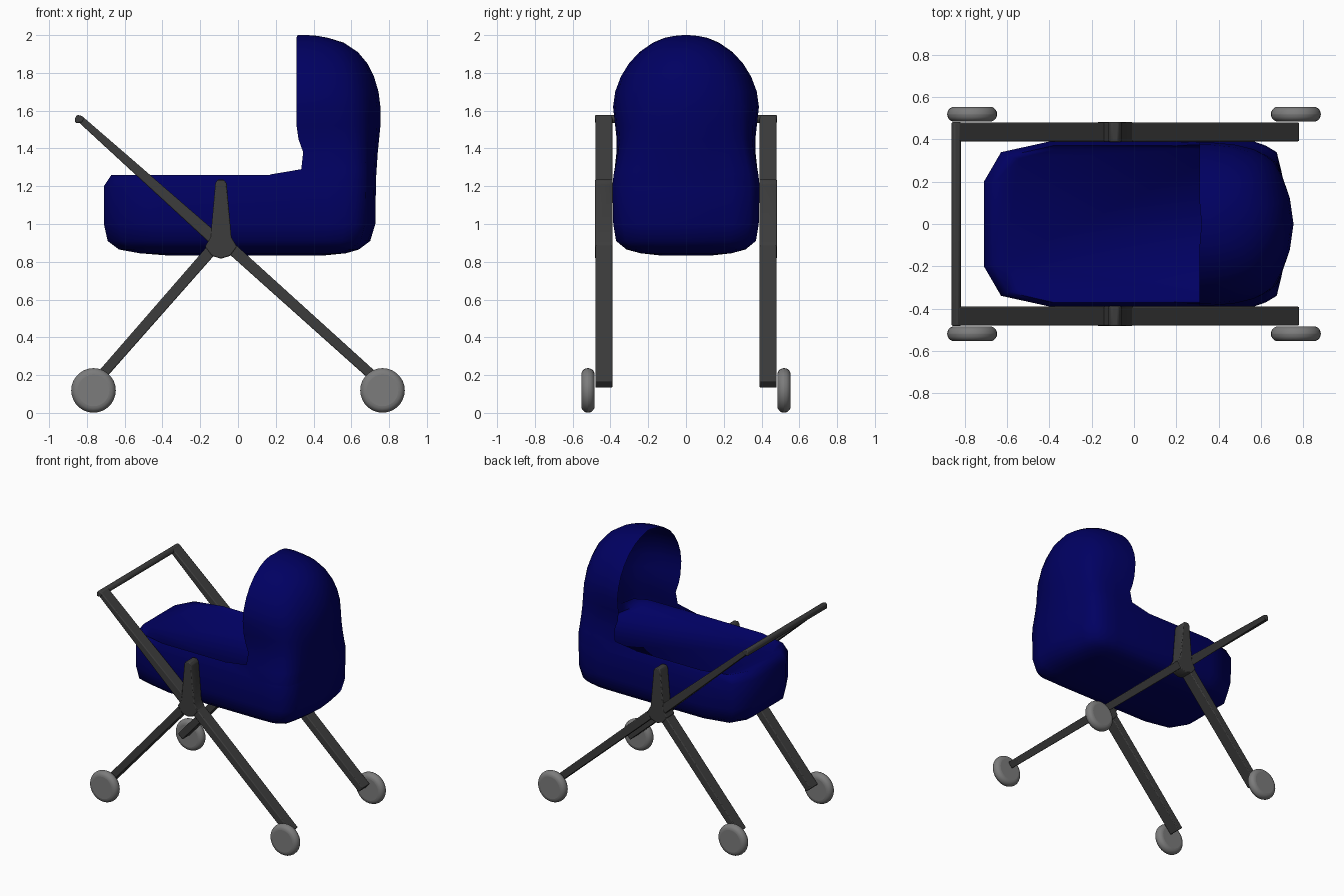
import bpy, bmesh, math
from mathutils import Vector

if "Cube" in bpy.data.objects:
    bpy.data.objects.remove(bpy.data.objects["Cube"])


def material(name, rgb):
    m = bpy.data.materials.new(name)
    m.diffuse_color = (*rgb, 1)
    m.use_nodes = True
    m.node_tree.nodes["Principled BSDF"].inputs["Base Color"].default_value = m.diffuse_color
    return m


NAVY = material("navy fabric", (0.0, 0.0, 0.12))
DARK = material("dark frame", (0.045, 0.045, 0.045))
GREY = material("grey wheel", (0.2, 0.2, 0.2))


def finish(name, bm, mat, angle=40, mirror=False, bevel=0, segments=2):
    bmesh.ops.recalc_face_normals(bm, faces=bm.faces)
    me = bpy.data.meshes.new(name)
    bm.to_mesh(me)
    bm.free()
    ob = bpy.data.objects.new(name, me)
    bpy.context.collection.objects.link(ob)
    me.materials.append(mat)
    if bevel:
        mod = ob.modifiers.new("bevel", 'BEVEL')
        mod.width, mod.segments = bevel, segments
        mod.limit_method = 'ANGLE'
    if mirror:
        mod = ob.modifiers.new("mirror", 'MIRROR')
        mod.use_axis = (False, True, False)
    bpy.ops.object.select_all(action='DESELECT')
    ob.select_set(True)
    bpy.context.view_layer.objects.active = ob
    bpy.ops.object.shade_smooth_by_angle(angle=math.radians(angle))
    return ob


def loft(bm, rings, closed):
    loops = [[bm.verts.new(p) for p in r] for r in rings]
    for a, b in zip(loops, loops[1:]):
        n = len(a)
        for i in range(n if closed else n - 1):
            j = (i + 1) % n
            bm.faces.new((a[i], a[j], b[j], b[i]))
    return loops


CX = 0.36  # centre of the rounded rear end
REAR = [(0, 1), (.3, 1), (.56, 1), (.71, .95), (.85, .87), (.91, .63), (.965, .33), (1, 0)]


def rear_arc(z, b, w, box):
    """Half ring round the +x end from +y to -y; box blends round (0) to square (1)."""
    half = []
    for u, v in REAR:
        k = box + (1 - box) / math.hypot(u, v)
        half.append((CX + (b - CX) * u * k, v * k * w, z))
    return half + [(x, -y, h) for x, y, h in reversed(half[:-1])]


def tub_ring(z, x0, x1, w, box, slope=0):
    """Rear arc followed by the faceted foot end; slope sinks the head end."""
    front = [(0.39, -1), (0.84, -.87), (1, -.51), (1, .51), (0.84, .87), (0.39, 1)]
    pts = rear_arc(z, x1, w, box) + [(-.2 + (x0 + .2) * u, v * w, z) for u, v in front]
    return [(x, y, h - slope * (x - x0)) for x, y, h in pts]


# Bassinet: closed tub with a sunken cover on top
bm = bmesh.new()
tub = [(.834, -.38, .46, .14, .5), (.845, -.52, .57, .24, .7), (.865, -.63, .64, .315, .9),
       (.91, -.69, .70, .37, 1), (1.0, -.71, .727, .385, 1), (1.2, -.71, .73, .39, 1),
       (1.26, -.67, .725, .370, 1), (1.25, -.61, .72, .355, 1, .04)]
loops = loft(bm, [tub_ring(*r) for r in tub], True)
bm.faces.new(loops[0])
bm.faces.new(loops[-1])
finish("bassinet", bm, NAVY, angle=85)

# Hood: thin open shell, z / front x / rear x / half width / squareness
hood = [(1.20, .15, .73, .39, 1), (1.262, .17, .732, .383, 1), (1.29, .335, .734, .378, .95),
        (1.38, .345, .74, .368, .8), (1.45, .32, .747, .367, .65), (1.52, .31, .754, .375, .5),
        (1.62, .31, .754, .386, .35), (1.70, .31, .744, .375, .25), (1.78, .31, .72, .345, .2),
        (1.85, .31, .685, .302, .15), (1.91, .31, .635, .247, .1), (1.96, .31, .56, .175, 0),
        (1.985, .31, .48, .115, 0), (1.996, .312, .42, .06, 0), (2.0, .32, .37, .015, 0)]
bm = bmesh.new()
rings = []
for z, f, b, w, box in hood:
    lip = w - .015 if z == 1.262 else w
    rings.append([(f, lip, z)] + rear_arc(z, b, w, box) + [(f, -lip, z)])
loops = loft(bm, rings, False)
bm.faces.new(loops[-1])
finish("hood", bm, NAVY, angle=85)


def prism(name, outline, y0, y1, mirror=True, bevel=.006):
    """Extrude an x-z outline along y."""
    bm = bmesh.new()
    loops = loft(bm, [[(x, y, z) for x, z in outline] for y in (y0, y1)], True)
    for l in loops:
        bm.faces.new(l)
    return finish(name, bm, DARK, mirror=mirror, bevel=bevel)


def bar(name, p, q, w0, w1):
    p, q = Vector(p), Vector(q)
    d = (q - p).normalized()
    n = Vector((-d.y, d.x))
    prism(name, [p + n * w0, q + n * w1, q - n * w1, p - n * w0], .39, .48)


# Crossed frame on both sides
bar("handle_arm", (-.84, 1.56), (-.09, .89), .018, .034)
bar("rear_leg", (-.09, .92), (.765, .15), .030, .026)
bar("front_leg", (-.09, .92), (-.765, .15), .030, .026)

# Centre bracket holding the tub
prism("bracket", [(-.12, 1.215), (-.108, 1.235), (-.075, 1.235), (-.06, 1.215), (-.035, .93),
                  (-.005, .88), (-.04, .832), (-.09, .816), (-.14, .832), (-.175, .88),
                  (-.145, .93)], .388, .482)

# Push handle across the top
prism("handle_bar", [(-.862, 1.535), (-.862, 1.565), (-.85, 1.578), (-.825, 1.572),
                     (-.815, 1.555), (-.828, 1.535)], -.482, .482, mirror=False)

# Rounded disc wheels
for name, x in (("front_wheel", -.765), ("rear_wheel", .765)):
    bm = bmesh.new()
    bmesh.ops.create_cone(bm, cap_ends=True, segments=28, radius1=.118, radius2=.118, depth=.07)
    for v in bm.verts:
        v.co = Vector((v.co.x + x, v.co.z + .519, v.co.y + .119))
    finish(name, bm, GREY, mirror=True, bevel=.034, segments=5)
